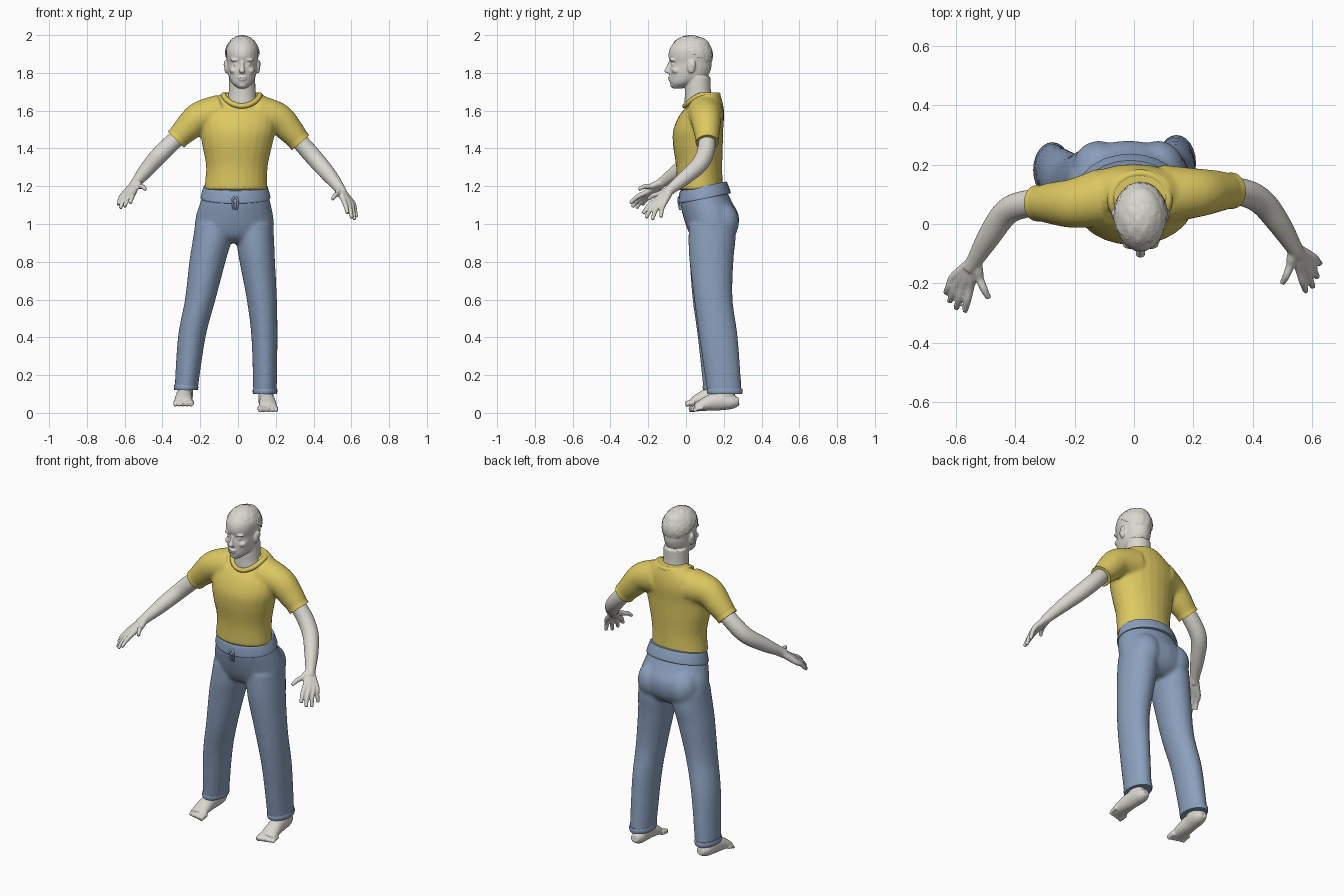
import bpy
import bmesh
import math
import random
from mathutils import Vector, Matrix

default = bpy.data.objects.get("Cube")
if default:
    bpy.data.objects.remove(default)
random.seed(4)


def material(name, colour):
    mat = bpy.data.materials.new(name)
    mat.use_nodes = True
    rgba = (*colour, 1)
    mat.diffuse_color = rgba
    shader = mat.node_tree.nodes["Principled BSDF"]
    shader.inputs["Base Color"].default_value = rgba
    shader.inputs["Roughness"].default_value = 0.8
    return mat


skin = material("pale_skin", (0.70, 0.68, 0.63))
yellow = material("yellow_cotton", (0.72, 0.58, 0.12))
blue = material("blue_denim", (0.26, 0.35, 0.51))


def spline(rows, steps=5):
    """Pass a smooth curve through rows of position and radius."""
    rows = [Vector(r) for r in rows]
    ends = [rows[0]] + rows + [rows[-1]]
    result = []
    for a, b, c, d in zip(ends, ends[1:], ends[2:], ends[3:]):
        for i in range(steps):
            t = i / steps
            result.append(b + (c - a) * (t / 2) + (a * 2 - b * 5 + c * 4 - d) * (t * t / 2)
                          + (b * 3 - a - c * 3 + d) * (t ** 3 / 2))
    return result + [rows[-1]]


def tube(bm, rows, flat=False, tilt=0, sides=24):
    """Closed loft; each row is x, y, z, side radius, other radius."""
    rows = spline(rows)
    rings = []
    for i, row in enumerate(rows):
        centre = Vector(row[:3])
        if flat:
            u, v = Vector((1, 0, 0)), Vector((0, 1, tilt))
        else:
            before, after = rows[max(i - 1, 0)], rows[min(i + 1, len(rows) - 1)]
            along = (Vector(after[:3]) - Vector(before[:3])).normalized()
            u = along.cross(Vector((0, 0, 1))).normalized()
            v = u.cross(along)
        angles = [math.tau * k / sides for k in range(sides)]
        rings.append([bm.verts.new(centre + u * (math.cos(a) * row[3]) + v * (math.sin(a) * row[4]))
                      for a in angles])
    for low, high in zip(rings, rings[1:]):
        for k in range(sides):
            n = (k + 1) % sides
            bm.faces.new((low[k], low[n], high[n], high[k])).smooth = True
    bm.faces.new(rings[0][::-1])
    bm.faces.new(rings[-1])


def limb(bm, rows):
    """Round tube; each row is x, y, z, radius."""
    tube(bm, [(*r, r[-1]) for r in rows])


def column(bm, rows, tilt=0):
    """Upright loft; each row is z, x, y, half width, half depth."""
    tube(bm, [(x, y, z, rx, ry) for z, x, y, rx, ry in rows], True, tilt)


def ball(bm, centre, size):
    place = Matrix.Translation(centre) @ Matrix.Diagonal((*size, 1))
    bmesh.ops.create_icosphere(bm, subdivisions=3, radius=1, matrix=place)


def finish(bm, name, mat, voxel=0, smoothing=0):
    bmesh.ops.recalc_face_normals(bm, faces=bm.faces)
    mesh = bpy.data.meshes.new(name)
    bm.to_mesh(mesh)
    bm.free()
    mesh.materials.append(mat)
    obj = bpy.data.objects.new(name, mesh)
    bpy.context.collection.objects.link(obj)
    if voxel:
        # Fuse the overlapping volumes into one soft skin
        blend = obj.modifiers.new("fuse", "REMESH")
        blend.mode = "VOXEL"
        blend.voxel_size = voxel
        blend.use_smooth_shade = True
        soft = obj.modifiers.new("soften", "SMOOTH")
        soft.factor = 0.5
        soft.iterations = smoothing
    return obj


# Shirt body and sleeves
bm = bmesh.new()
column(bm, [(1.18, -.012, .073, .168, .122), (1.3, -.006, .07, .163, .122),
            (1.42, -.004, .063, .186, .132), (1.5, 0, .065, .2, .132),
            (1.58, 0, .085, .205, .117), (1.64, .01, .107, .17, .088),
            (1.695, .02, .11, .1, .068)])
sleeves = {
    "right": [(-.1, .09, 1.585, .1), (-.2, .07, 1.565, .084), (-.27, .07, 1.505, .072), (-.325, .07, 1.45, .058)],
    "left": [(.1, .1, 1.585, .1), (.21, .105, 1.56, .083), (.275, .11, 1.497, .071), (.328, .112, 1.435, .058)],
}
for rows in sleeves.values():
    limb(bm, rows)
finish(bm, "shirt", yellow, 0.009, 5)

# Sleeve cuffs
for side, rows in sleeves.items():
    a, b = Vector(rows[-2]), Vector(rows[-1])
    bm = bmesh.new()
    start, end = a.lerp(b, 0.62), a.lerp(b, 1.06)
    start[3] = end[3] = 0.061
    limb(bm, [start, end])
    finish(bm, side + "_sleeve_cuff", yellow)

# Collar dipping at the front
curve = bpy.data.curves.new("collar", "CURVE")
curve.dimensions = "3D"
curve.bevel_depth = 0.014
path = curve.splines.new("POLY")
count = 40
path.points.add(count - 1)
path.use_cyclic_u = True
path.use_smooth = True
for k, point in enumerate(path.points):
    a = math.tau * k / count
    front = max(0, -math.sin(a))
    point.co = (.02 + .096 * math.cos(a), .082 + .088 * math.sin(a), 1.683 - .058 * front ** 1.4, 1)
curve.materials.append(yellow)
bpy.context.collection.objects.link(bpy.data.objects.new("collar", curve))

# Trousers
bm = bmesh.new()
column(bm, [(1.19, -.012, .09, .165, .117), (1.12, -.014, .105, .184, .137),
            (1.05, -.018, .13, .203, .148), (.98, -.02, .14, .208, .136),
            (.93, -.022, .14, .17, .11), (.9, -.025, .14, .1, .07)])
legs = {
    "right": [(1.0, -.125, .14, .102, .125), (.9, -.14, .137, .102, .124), (.8, -.162, .133, .096, .114),
              (.6, -.2, .135, .081, .1), (.4, -.245, .158, .073, .096), (.12, -.275, .182, .061, .09)],
    "left": [(1.0, .085, .14, .102, .125), (.9, .092, .137, .1, .124), (.8, .102, .135, .094, .116),
             (.6, .126, .145, .08, .102), (.4, .14, .172, .069, .102), (.1, .143, .205, .062, .091)],
}
for rows in legs.values():
    column(bm, rows)
    ball(bm, (rows[0][1] * 0.95, .185, 1.01), (.09, .096, .11))
finish(bm, "trousers", blue, 0.01, 5)

for side, rows in legs.items():
    z, x, y, rx, ry = rows[-1]
    bm = bmesh.new()
    column(bm, [(z + .03, x, y, rx + .001, ry + .001), (z + .015, x, y, rx + .004, ry + .004),
                (z, x, y, rx + .001, ry + .001)])
    finish(bm, side + "_trouser_hem", blue)

# Waistband and drawstring
bm = bmesh.new()
column(bm, [(1.135, -.013, .1, .183, .136), (1.145, -.013, .098, .184, .138),
            (1.185, -.013, .093, .174, .129), (1.2, -.013, .092, .168, .123)], tilt=0.2)
finish(bm, "waistband", blue)
for name, offset in (("right", -.014), ("left", .014)):
    bm = bmesh.new()
    limb(bm, [(-.015, -.036, 1.145, .005), (-.015 + offset, -.04, 1.125, .006),
              (-.015 + offset * 0.5, -.032, 1.075, .005)])
    finish(bm, name + "_drawstring", blue)

# Head, neck and face
mid = 0.022
bm = bmesh.new()
column(bm, [(1.59, mid, .085, .08, .08), (1.635, mid, .075, .083, .083),
            (1.69, mid, .064, .072, .07), (1.78, mid, .062, .069, .068)])
column(bm, [(1.718, mid, -.045, .022, .026), (1.745, mid, -.018, .054, .067),
            (1.78, mid, .012, .071, .1), (1.82, mid, .022, .078, .11), (1.85, mid, .026, .08, .109),
            (1.89, mid, .022, .085, .115), (1.93, mid, .023, .084, .108), (1.965, mid, .03, .066, .088),
            (1.985, mid, .034, .04, .055), (1.992, mid, .035, .015, .02)])
tube(bm, [(mid, -.078, 1.862, .009, .012), (mid, -.092, 1.828, .011, .014),
          (mid, -.1, 1.808, .017, .015), (mid, -.088, 1.798, .014, .01)], True)
ball(bm, (mid, -.084, 1.776), (.025, .013, .006))
ball(bm, (mid, -.081, 1.764), (.021, .014, .007))
ball(bm, (mid, -.066, 1.735), (.024, .018, .014))
for s in (-1, 1):
    ball(bm, (mid + s * .033, -.068, 1.868), (.03, .018, .009))
    ball(bm, (mid + s * .032, -.064, 1.845), (.015, .015, .008))
    ball(bm, (mid + s * .043, -.05, 1.812), (.024, .026, .018))
    ball(bm, (mid + s * .084, .028, 1.832), (.011, .021, .036))
    ball(bm, (mid + s * .089, .036, 1.845), (.009, .016, .022))
finish(bm, "head", skin, 0.005, 3)

# Cropped hair with a rough surface
bm = bmesh.new()
bmesh.ops.create_icosphere(bm, subdivisions=5, radius=1)
for v in bm.verts:
    lump = 1 + random.uniform(-.012, .012) + .012 * math.sin(v.co.x * 14) * math.sin(v.co.y * 11)
    v.co = Vector((mid + v.co.x * .091, .024 + v.co.y * .117, 1.894 + v.co.z * .104)) if lump < 1 else \
        Vector((mid + v.co.x * .093, .024 + v.co.y * .119, 1.894 + v.co.z * .106))
bare = [v for v in bm.verts if v.co.z < 1.905 - .62 * (v.co.y - .02)]
bmesh.ops.delete(bm, geom=bare, context="VERTS")
for f in bm.faces:
    f.smooth = True
finish(bm, "hair", skin)

# Arms with fingers: arm path, then knuckle and tip of each finger
arms = {
    "right": ([(-.27, .075, 1.5, .042), (-.36, .068, 1.42, .046), (-.43, .04, 1.35, .045),
               (-.49, -.045, 1.28, .039), (-.535, -.12, 1.225, .028), (-.555, -.15, 1.2, .026)],
              [((-.553, -.215, 1.165), (-.57, -.295, 1.11)), ((-.577, -.213, 1.157), (-.6, -.285, 1.09)),
               ((-.598, -.203, 1.15), (-.622, -.262, 1.083)), ((-.612, -.183, 1.15), (-.635, -.232, 1.1)),
               ((-.52, -.185, 1.2), (-.49, -.25, 1.183))]),
    "left": ([(.27, .11, 1.5, .042), (.36, .108, 1.4, .046), (.43, .075, 1.32, .045),
              (.49, 0, 1.25, .039), (.54, -.08, 1.185, .028), (.555, -.105, 1.16, .026)],
             [((.56, -.16, 1.125), (.58, -.228, 1.055)), ((.583, -.155, 1.113), (.603, -.212, 1.032)),
              ((.6, -.14, 1.105), (.617, -.178, 1.022)), ((.609, -.117, 1.107), (.627, -.132, 1.035)),
              ((.527, -.14, 1.16), (.5, -.2, 1.13))]),
}
for side, (rows, fingers) in arms.items():
    bm = bmesh.new()
    limb(bm, rows)
    wrist = Vector(rows[-2][:3])
    for knuckle, tip in fingers:
        k, t = Vector(knuckle), Vector(tip)
        bend = k.lerp(t, 0.5) + Vector((0, -.004, .006))
        limb(bm, [(*wrist, .02), (*wrist.lerp(k, 0.6), .018), (*k, .0145), (*bend, .0125), (*t, .0095)])
    finish(bm, side + "_arm", skin, 0.005, 2)

# Bare feet, big toe on the inner side
for side, out, base in (("right", -1, Vector((-.285, -.02, .03))), ("left", 1, Vector((.155, 0, 0)))):
    bm = bmesh.new()
    foot = [(-.008, .28, .062, .024, .022), (-.006, .24, .058, .04, .038), (0, .16, .06, .042, .048),
            (.003, .09, .042, .047, .033), (.005, .05, .026, .048, .02)]
    tube(bm, [(base.x + out * x, base.y + y, base.z + z, u, v) for x, y, z, u, v in foot])
    column(bm, [(base.z + z, base.x - out * .006, base.y + .205, .04, .052) for z in (.05, .1, .15)])
    for i in range(5):
        x = base.x + out * (-.036 + i * .021)
        y = base.y + .016 + .006 * i
        r = .016 - .0016 * i
        limb(bm, [(x, y + .05, base.z + .026, r), (x, y + .02, base.z + .021, r), (x, y, base.z + r, r * 0.85)])
    finish(bm, side + "_foot", skin, 0.005, 2)
